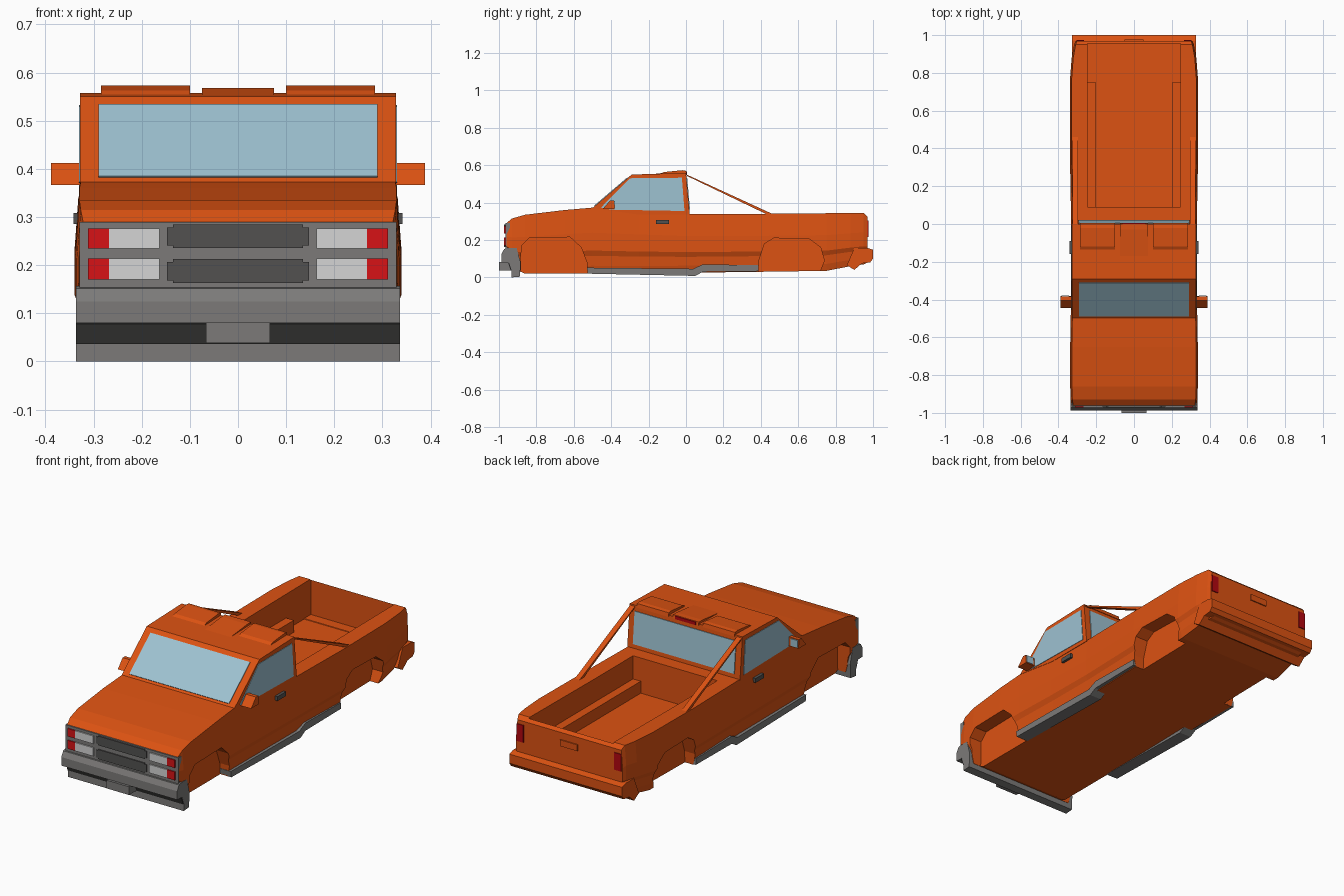
import bpy, bmesh

if "Cube" in bpy.data.objects:
    bpy.data.objects.remove(bpy.data.objects["Cube"])

def mat(name, r, g, b):
    m = bpy.data.materials.new(name)
    m.diffuse_color = (r, g, b, 1)
    m.use_nodes = True
    m.node_tree.nodes["Principled BSDF"].inputs["Base Color"].default_value = m.diffuse_color
    return m

ORANGE = mat("orange paint", 0.72, 0.085, 0.006)
GLASS = mat("pale blue glass", 0.34, 0.54, 0.64)
GREY = mat("grey trim", 0.20, 0.195, 0.19)
DARK = mat("dark grey", 0.085, 0.083, 0.08)
BLACK = mat("near black", 0.04, 0.039, 0.037)
LAMP = mat("lamp white", 0.66, 0.66, 0.66)
RED = mat("signal red", 0.68, 0.006, 0.008)
DEEPRED = mat("tail red", 0.45, 0.002, 0.005)


def finish(name, bm, m):
    bmesh.ops.recalc_face_normals(bm, faces=bm.faces[:])
    me = bpy.data.meshes.new(name)
    bm.to_mesh(me)
    bm.free()
    if m:
        me.materials.append(m)
    ob = bpy.data.objects.new(name, me)
    bpy.context.collection.objects.link(ob)
    return ob


def prism(name, pts, x0, x1, m, both=False):
    """Side profile (y, z) extruded from x0 to x1, optionally on both sides."""
    bm = bmesh.new()
    for s in ((1, -1) if both else (1,)):
        a = [bm.verts.new((s * x0, y, z)) for y, z in pts]
        b = [bm.verts.new((s * x1, y, z)) for y, z in pts]
        bm.faces.new(a)
        bm.faces.new(b[::-1])
        for i in range(len(pts)):
            j = (i + 1) % len(pts)
            bm.faces.new((a[i], b[i], b[j], a[j]))
    return finish(name, bm, m)


def box(name, x, y, z, m, both=False):
    return prism(name, [(y[0], z[0]), (y[1], z[0]), (y[1], z[1]), (y[0], z[1])],
                 x[0], x[1], m, both)


def strip(name, p, q, t0, t1, thick, x0, x1, m, both=False):
    """Thin slab along the side-view line p-q, from fraction t0 to t1."""
    dy, dz = q[0] - p[0], q[1] - p[1]
    n = (dy * dy + dz * dz) ** 0.5
    ny, nz = -dz / n * thick, dy / n * thick
    at = lambda t, s: (p[0] + dy * t + s * ny, p[1] + dz * t + s * nz)
    return prism(name, [at(t0, -1), at(t1, -1), at(t1, 1), at(t0, 1)], x0, x1, m, both)


def cut(ob, cutter):
    cutter.hide_render = True
    md = ob.modifiers.new("cut", 'BOOLEAN')
    md.operation, md.solver, md.object = 'DIFFERENCE', 'EXACT', cutter
    with bpy.context.temp_override(object=ob, active_object=ob, selected_objects=[ob]):
        bpy.ops.object.modifier_apply(modifier=md.name)
    bpy.data.objects.remove(cutter, do_unlink=True)


# lower body: cross-sections lofted along y (y, bottom z, top z, half width)
stations = [(-.96, .10, .29, .33), (-.93, .05, .315, .335), (-.86, .02, .335, .338),
            (-.65, .02, .36, .338), (-.50, .02, .373, .335), (-.25, .02, .358, .333),
            (.02, .025, .34, .333), (.40, .03, .34, .34), (.75, .035, .343, .34),
            (.88, .06, .344, .33), (.95, .07, .345, .317), (.97, .08, .325, .31)]
section = [(.92, 0), (.95, .12), (.965, .27), (1, .35), (1, .62), (.975, 1)]
bm = bmesh.new()
rings = []
for y, zb, zt, w in stations:
    half = [(fx * w, zb + fz * (zt - zb)) for fx, fz in section]
    loop = half + [(-x, z) for x, z in half[::-1]]
    rings.append([bm.verts.new((x, y, z)) for x, z in loop])
n = len(rings[0])
for r, s in zip(rings, rings[1:]):
    for i in range(n):
        bm.faces.new((r[i], r[(i + 1) % n], s[(i + 1) % n], s[i]))
bm.faces.new(rings[0])
bm.faces.new(rings[-1][::-1])
body = finish("truck_body", bm, ORANGE)

# bed opening and wheel arches
front_arch = [(-.885, -.05), (-.88, .17), (-.84, .21), (-.62, .215), (-.56, .16),
              (-.53, .08), (-.52, -.05)]
rear_arch = [(.385, -.05), (.39, .09), (.42, .18), (.47, .21), (.66, .205),
             (.72, .16), (.74, .09), (.72, .04), (.69, -.05)]
cut(body, box("bed_cutter", (-.245, .245), (.09, .955), (.155, .6), None))
cut(body, prism("front_arch_cutter", front_arch, .265, .45, None, True))
cut(body, prism("rear_arch_cutter", rear_arch, .265, .45, None, True))
box("bed_ridge", (.20, .25), (.085, .75), (.15, .218), ORANGE, True)

# cab
A, B, C, D = (-.50, .371), (-.29, .55), (0, .558), (.02, .335)
prism("cab", [A, B, C, D, (-.25, .335)], -.328, .328, ORANGE)
strip("windshield", A, B, .06, .90, .004, -.29, .29, GLASS)
strip("rear_window", C, D, .13, .88, .004, -.295, .295, GLASS)
prism("side_window", [(-.455, .373), (-.30, .53), (-.022, .533), (-.008, .355), (-.40, .362)],
      .322, .3305, GLASS, True)
prism("roll_bar", [(-.01, .556), (.01, .54), (.43, .338), (.465, .338)], .297, .325, ORANGE, True)

# wedges along the rear of the roof, the middle one carrying the high brake lamp
prism("roof_wedge", [(-.14, .552), (-.12, .563), (-.02, .573), (.0, .570), (.004, .55)],
      .10, .285, ORANGE, True)
prism("roof_lamp_housing", [(-.20, .55), (-.03, .568), (0, .568), (.004, .55)], -.075, .075, ORANGE)
box("roof_brake_lamp", (-.06, .06), (.0, .006), (.55, .566), DEEPRED)

# mirrors and door handles
prism("mirror_housing", [(-.445, .366), (-.405, .412), (-.385, .412), (-.382, .366)],
      .325, .388, ORANGE, True)
box("mirror_glass", (.343, .383), (-.384, -.379), (.370, .408), GLASS, True)
box("door_handle", (.325, .342), (-.16, -.09), (.285, .308), DARK, True)

# grey sills with a step below the bed
prism("sill", [(-.525, .02), (.05, .008), (.09, .03), (.388, .033), (.386, .065),
               (.09, .07), (.04, .046), (-.53, .052)], .26, .329, GREY, True)

# front panel, grille and lamps
box("front_panel", (-.329, .329), (-.966, -.94), (.15, .29), GREY)
for z0, z1 in ((.236, .284), (.163, .213)):
    box("grille", (-.135, .135), (-.972, -.96), (z0, z1), DARK)
    box("grille_end", (.13, .147), (-.971, -.96), (z0 + .005, z1 - .006), DARK, True)
for z0, z1 in ((.235, .276), (.170, .214)):
    box("headlamp", (.163, .268), (-.972, -.96), (z0, z1), LAMP, True)
    box("turn_signal", (.268, .312), (-.972, -.96), (z0, z1), RED, True)

# front bumper with its dark recess and centre plate
prism("front_bumper", [(-.955, .157), (-.972, .152), (-.987, .125), (-.987, .08), (-.945, .078),
                       (-.932, .038), (-.932, 0), (-.888, .004), (-.884, .08), (-.905, .157)],
      -.337, .337, GREY)
strip("bumper_recess", (-.947, .08), (-.933, .038), 0, 1, .004, -.336, .336, BLACK)
box("bumper_plate", (-.066, .066), (-1.0, -.93), (.038, .081), GREY)

# rear bumper, tail lamps and tailgate handle
prism("rear_bumper", [(.86, .065), (.90, .04), (.94, .075), (.985, .08), (1.0, .10), (1.0, .148),
                      (.97, .158), (.90, .158)], -.328, .328, ORANGE)
box("tail_lamp", (.265, .304), (.965, .975), (.215, .305), DEEPRED, True)
box("tailgate_handle", (-.05, .05), (.965, .976), (.255, .288), ORANGE)
box("rear_plate", (-.07, .07), (.99, 1.0), (.103, .146), ORANGE)
